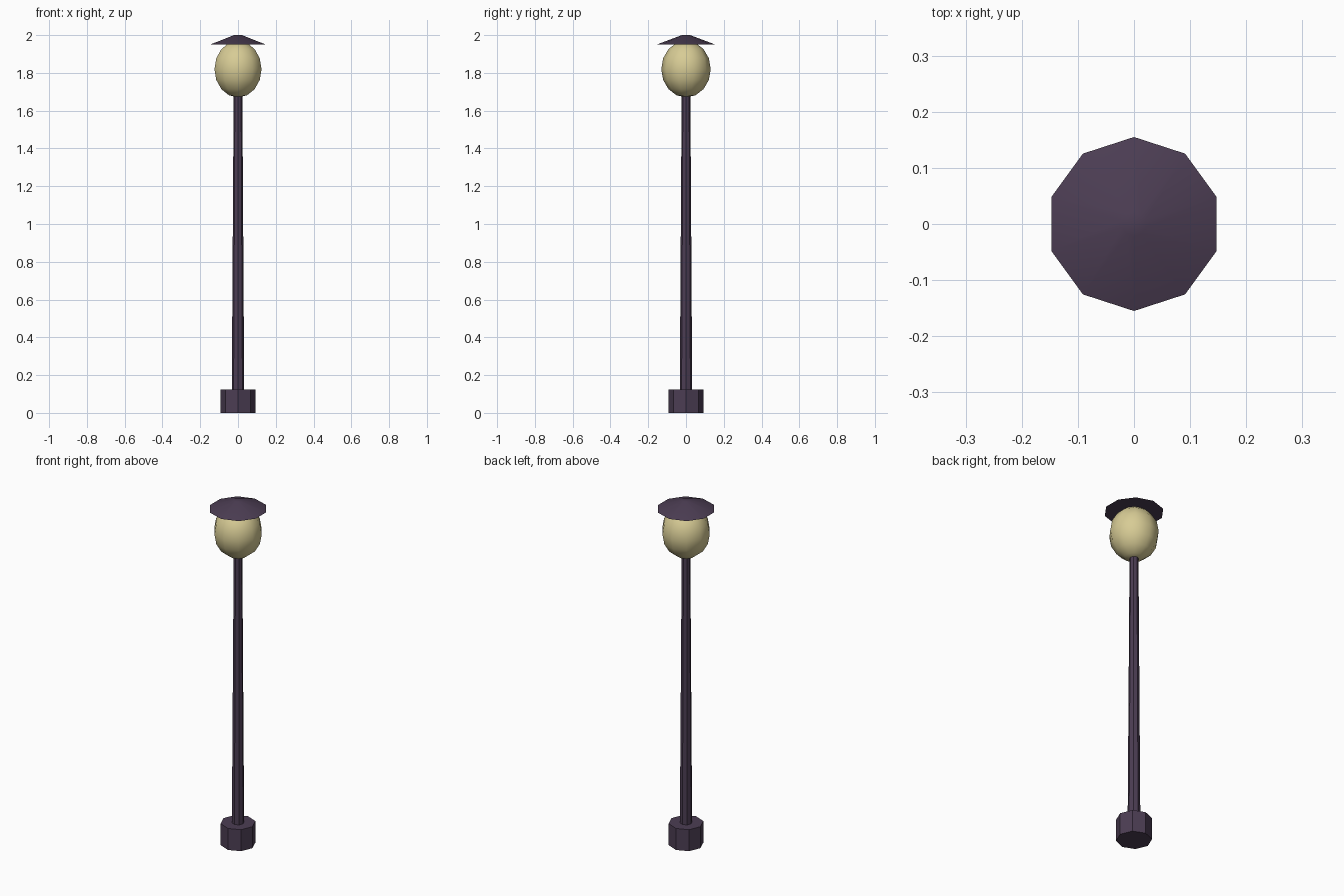
import bpy
from math import radians

if "Cube" in bpy.data.objects:
    bpy.data.objects.remove(bpy.data.objects["Cube"])


def make_material(name, rgb):
    mat = bpy.data.materials.new(name)
    mat.use_nodes = True
    mat.diffuse_color = (*rgb, 1)
    mat.node_tree.nodes["Principled BSDF"].inputs["Base Color"].default_value = (*rgb, 1)
    return mat


def finish(name, mat, angle):
    obj = bpy.context.object
    obj.name = name
    obj.data.materials.append(mat)
    bpy.ops.object.shade_smooth_by_angle(angle=radians(angle))
    return obj


def taper(name, sides, r_bottom, r_top, z_bottom, z_top, mat):
    """Upright tapered prism with a corner on the y axis."""
    bpy.ops.mesh.primitive_cone_add(
        vertices=sides, radius1=r_bottom, radius2=r_top,
        depth=z_top - z_bottom, location=(0, 0, (z_bottom + z_top) / 2))
    return finish(name, mat, 30)


metal = make_material("dark purple metal", (0.072, 0.047, 0.087))
glass = make_material("pale yellow glass", (0.68, 0.60, 0.30))

# Octagonal foot and slender post
taper("base", 8, 0.093, 0.093, 0, 0.125, metal)
taper("post", 8, 0.033, 0.023, 0.1, 1.70, metal)

# Slightly tall lamp globe
bpy.ops.mesh.primitive_uv_sphere_add(segments=10, ring_count=8, radius=1, location=(0, 0, 1.82))
globe = bpy.context.object
globe.scale = (0.131, 0.131, 0.15)
bpy.ops.object.transform_apply(location=False, rotation=False, scale=True)
finish("globe", glass, 60)

# Shallow ten-sided cap
taper("cap", 10, 0.155, 0.022, 1.95, 2.0, metal)
